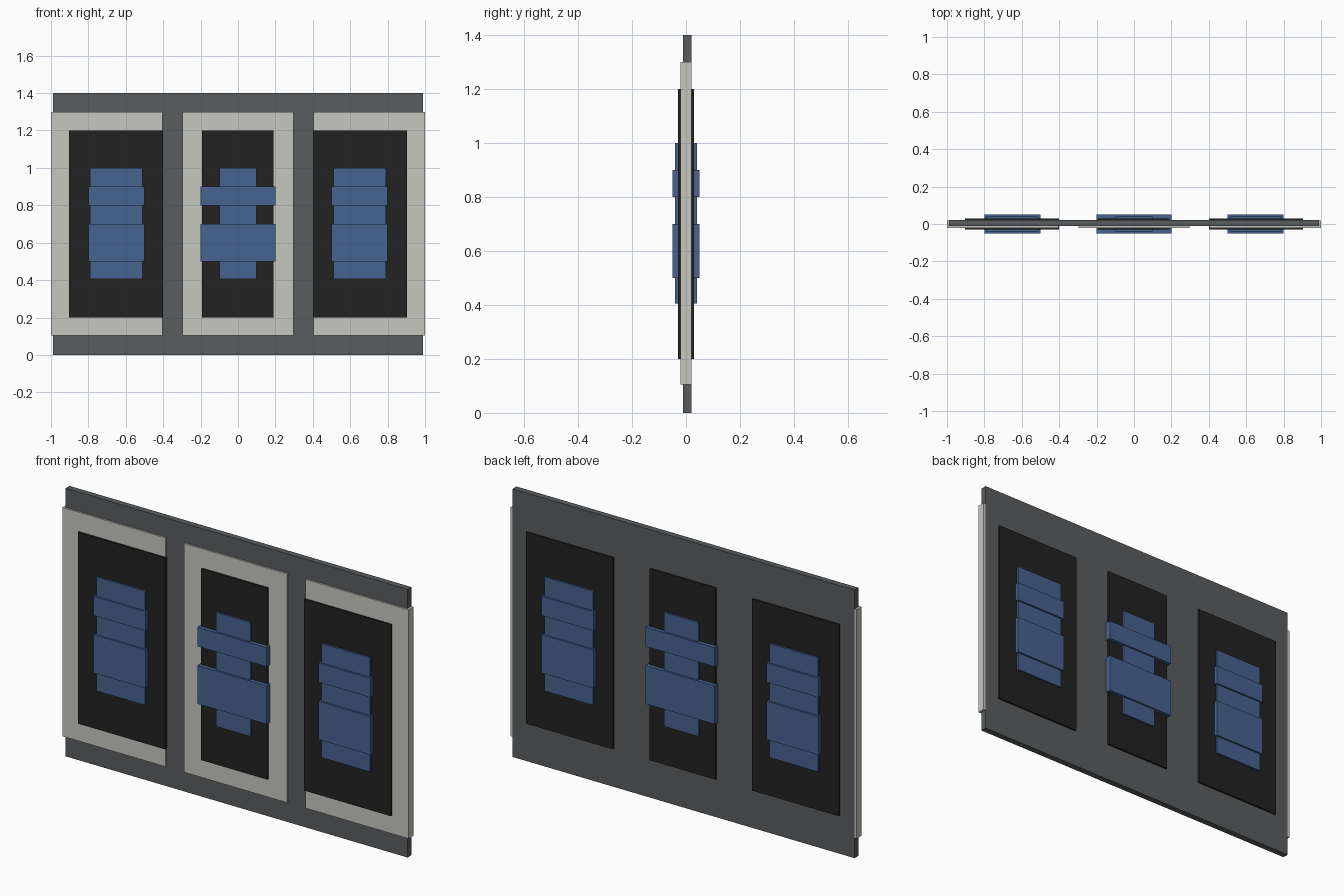
import bpy

if "Cube" in bpy.data.objects:
    bpy.data.objects.remove(bpy.data.objects["Cube"])


def srgb(h):
    vals = [int(h[i:i + 2], 16) / 255 for i in (0, 2, 4)]
    return [c / 12.92 if c <= 0.04045 else ((c + 0.055) / 1.055) ** 2.4 for c in vals] + [1]


def material(name, h):
    m = bpy.data.materials.new(name)
    m.diffuse_color = srgb(h)
    m.use_nodes = True
    m.node_tree.nodes["Principled BSDF"].inputs["Base Color"].default_value = m.diffuse_color
    return m


GREY = material("dark grey", "595D5F")
PALE = material("pale grey", "C7C7C1")
BLACK = material("black", "222222")
BLUE = material("blue", "466390")


def box(name, mat, x0, x1, y0, y1, z0, z1):
    bpy.ops.mesh.primitive_cube_add(size=1)
    ob = bpy.context.object
    ob.name = name
    ob.location = ((x0 + x1) / 2, (y0 + y1) / 2, (z0 + z1) / 2)
    ob.scale = (x1 - x0, y1 - y0, z1 - z0)
    bpy.ops.object.transform_apply(location=True, rotation=False, scale=True)
    ob.data.materials.append(mat)
    return ob


# Backing board, a hair proud of the panels at the rear
box("backing_board", GREY, -0.988, 0.988, -0.012, 0.0205, 0, 1.4)

# Per bay: panel, black inset, narrow blue core and wide blue bands (x ranges)
bays = {
    "left": ((-1.0, -0.405), (-0.904, -0.402), (-0.79, -0.51), (-0.80, -0.50)),
    "middle": ((-0.298, 0.298), (-0.192, 0.19), (-0.10, 0.10), (-0.20, 0.20)),
    "right": ((0.405, 1.0), (0.402, 0.904), (0.51, 0.79), (0.50, 0.80)),
}
for side, (panel, inset, core, band) in bays.items():
    box(side + "_panel", PALE, *panel, -0.021, 0.0195, 0.105, 1.3)
    box(side + "_inset", BLACK, *inset, -0.03, 0.03, 0.2, 1.2)
    box(side + "_core", BLUE, *core, -0.04, 0.04, 0.405, 1.0)
    box(side + "_lower_band", BLUE, *band, -0.05, 0.05, 0.5, 0.7)
    box(side + "_upper_band", BLUE, *band, -0.05, 0.05, 0.8, 0.9)
